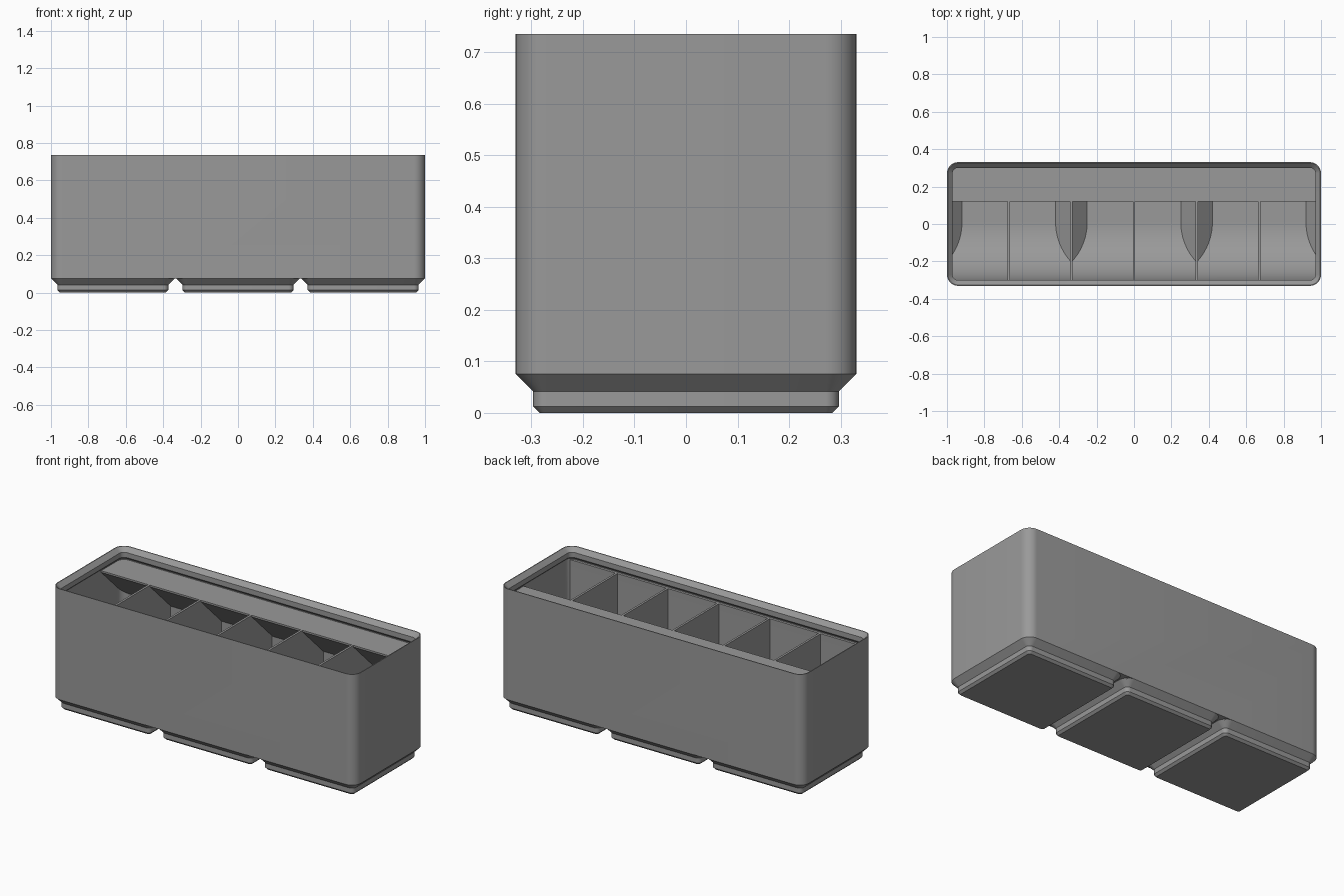
import bpy, bmesh, math

if "Cube" in bpy.data.objects:
    bpy.data.objects.remove(bpy.data.objects["Cube"])

HX, HY, R = 1.0, 0.3307, 0.06      # outer half sizes and corner radius
PITCH, TOP = 0.6693, 0.735         # cell spacing, overall height
FLOOR, SHELF, WALL = 0.011, 0.66, 0.015
LIP = 0.03                         # inner overhang of the rim
CELLS = (-PITCH, 0.0, PITCH)

grey = bpy.data.materials.new("grey plastic")
grey.diffuse_color = (0.32, 0.32, 0.32, 1)
grey.use_nodes = True
grey.node_tree.nodes["Principled BSDF"].inputs["Base Color"].default_value = grey.diffuse_color


def make(name, bm):
    bmesh.ops.recalc_face_normals(bm, faces=bm.faces[:])
    me = bpy.data.meshes.new(name)
    bm.to_mesh(me)
    bm.free()
    me.materials.append(grey)
    ob = bpy.data.objects.new(name, me)
    bpy.context.collection.objects.link(ob)
    return ob


def outline(hx, hy, r, cx=0, seg=10):
    """Points of a rounded rectangle (plain rectangle if r is 0)."""
    pts = []
    for i, (sx, sy) in enumerate(((1, 1), (-1, 1), (-1, -1), (1, -1))):
        if r <= 0:
            pts.append((cx + sx * hx, sy * hy))
            continue
        for k in range(seg + 1):
            a = math.pi / 2 * (i + k / seg)
            pts.append((cx + sx * (hx - r) + r * math.cos(a),
                        sy * (hy - r) + r * math.sin(a)))
    return pts


def loft(name, rings):
    """Closed solid through a list of (z, outline) rings."""
    bm = bmesh.new()
    rows = [[bm.verts.new((x, y, z)) for x, y in pts] for z, pts in rings]
    n = len(rows[0])
    for a, b in zip(rows, rows[1:]):
        for i in range(n):
            j = (i + 1) % n
            bm.faces.new((a[i], a[j], b[j], b[i]))
    bm.faces.new(rows[0])
    bm.faces.new(rows[-1])
    return make(name, bm)


def extrude_x(name, profile, x0, x1):
    """Solid from a (y, z) profile extruded along x."""
    bm = bmesh.new()
    face = bm.faces.new([bm.verts.new((x0, y, z)) for y, z in profile])
    ext = bmesh.ops.extrude_face_region(bm, geom=[face])["geom"]
    bmesh.ops.translate(bm, vec=(x1 - x0, 0, 0),
                        verts=[v for v in ext if isinstance(v, bmesh.types.BMVert)])
    return make(name, bm)


def boolean(ob, other, op):
    mod = ob.modifiers.new("cut", "BOOLEAN")
    mod.operation, mod.solver, mod.object = op, "EXACT", other
    bpy.context.view_layer.objects.active = ob
    bpy.ops.object.modifier_apply(modifier=mod.name)
    bpy.data.objects.remove(other, do_unlink=True)


def shell(inset):
    return outline(HX - inset, HY - inset, R - inset)


# Solid block with three stepped feet
bin_body = loft("bin_body", [(0.0757, shell(0)), (TOP, shell(0))])
for cx in CELLS:
    steps = ((0, 0.047), (0.0128, 0.0343), (0.0415, 0.0343), (0.0757, 0), (0.1, 0.03))
    boolean(bin_body, loft("foot", [(z, outline(HY - i, HY - i, R - i, cx))
                                    for z, i in steps]), "UNION")

# Stacking rim opening, undercut beneath the lip
rim = ((SHELF, WALL), (0.665, WALL), (0.68, LIP), (0.71, LIP),
       (TOP, 0.005), (TOP + 0.01, -0.005))
boolean(bin_body, loft("rim_cutter", [(z, shell(i)) for z, i in rim]), "DIFFERENCE")

# Pocket section: front wall, finger scoop, floor, back wall, label shelf
front, back, scoop = -HY + LIP, HY - WALL, 0.31
profile = [(front, SHELF + 0.01)]
for k in range(25):
    a = math.pi / 2 * k / 24
    profile.append((front + scoop * (1 - math.cos(a)),
                    FLOOR + scoop * (1 - math.sin(a))))
profile += [(back, FLOOR), (back, 0.46), (0.12, 0.65), (0.12, SHELF + 0.01)]

# Hollow each cell; its floor slopes up to ridges along the cell edges
half, slope, web = PITCH / 2, 0.085, 0.0065
for cx in CELLS:
    pocket = extrude_x("pocket_cutter", profile, cx - 0.5, cx + 0.5)
    low, high = half - slope, half - web
    pan = loft("pan", [(FLOOR - 0.0005, outline(low, low, 0, cx)),
                       (FLOOR + slope - web, outline(high, high, 0, cx)),
                       (0.8, outline(high, high, 0, cx))])
    boolean(pocket, pan, "INTERSECT")
    limit = loft("limit", [(-0.1, shell(WALL)), (0.9, shell(WALL))])
    boolean(pocket, limit, "INTERSECT")
    boolean(bin_body, pocket, "DIFFERENCE")

# Thin dividers halving each cell
section = [(-0.31, SHELF), (-0.31, 0.1), (-0.24, 0.006),
           (0.24, 0.006), (0.31, 0.1), (0.31, SHELF)]
for cx in CELLS:
    extrude_x("divider", section, cx - web, cx + web)

# Smooth rounded corners and scoop, keep edges sharp
bpy.ops.object.select_all(action="DESELECT")
bin_body.select_set(True)
bpy.context.view_layer.objects.active = bin_body
bpy.ops.object.shade_smooth_by_angle(angle=math.radians(30))
